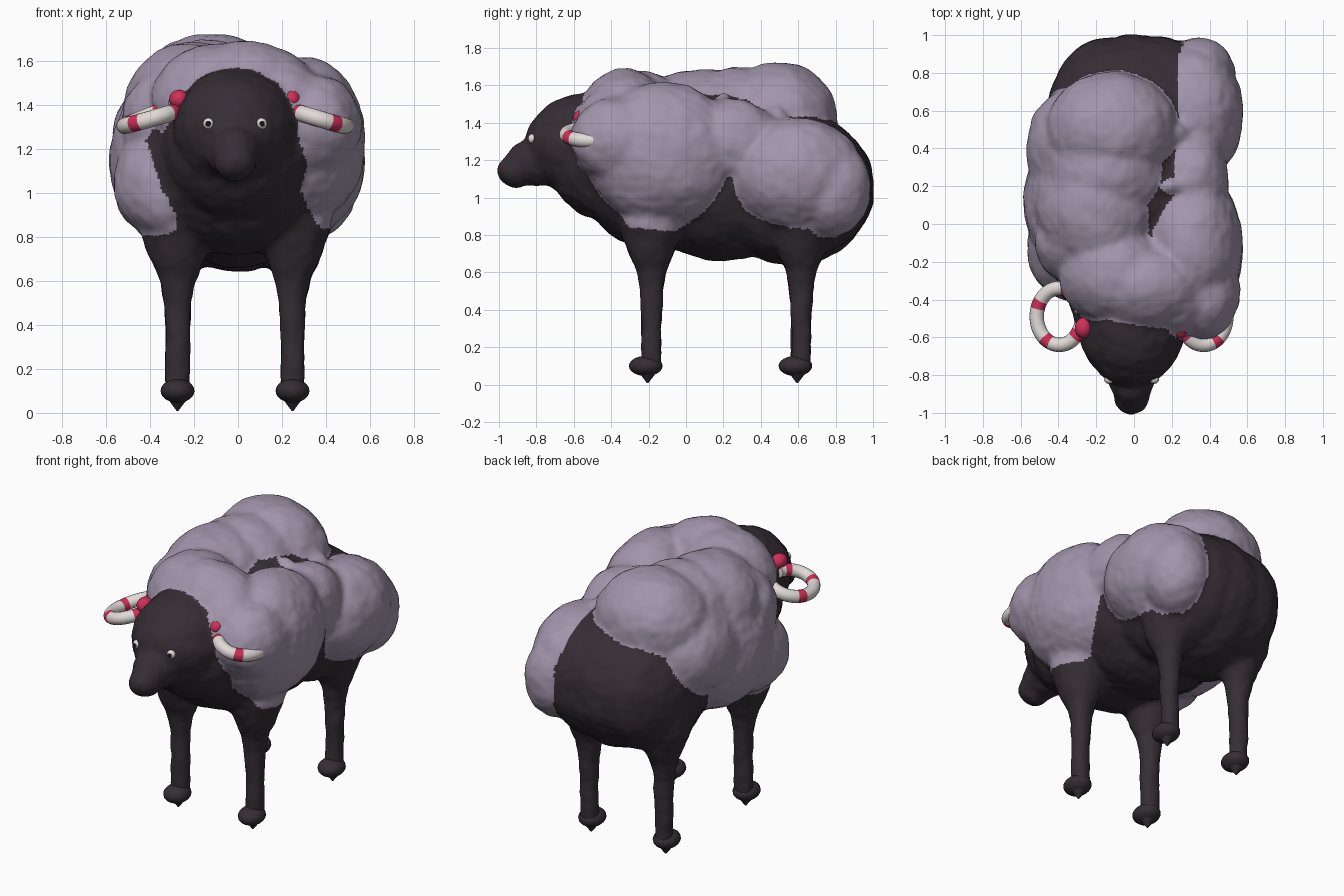
import bpy, bmesh, math
from mathutils import Matrix, Vector, noise

cube = bpy.data.objects.get("Cube")
if cube:
    bpy.data.objects.remove(cube, do_unlink=True)


def material(name, rgb):
    mat = bpy.data.materials.new(name)
    mat.use_nodes = True
    mat.diffuse_color = (*rgb, 1)
    mat.node_tree.nodes["Principled BSDF"].inputs["Base Color"].default_value = (*rgb, 1)
    return mat


DARK = material("dark hide", (0.036, 0.027, 0.035))
WOOL = material("lavender wool", (0.36, 0.30, 0.41))
IVORY = material("ivory horn", (0.75, 0.71, 0.68))
RED = material("crimson band", (0.62, 0.03, 0.10))
BLACK = material("pupil black", (0.008, 0.008, 0.01))


def finish(name, bm, *mats):
    bmesh.ops.recalc_face_normals(bm, faces=bm.faces)
    mesh = bpy.data.meshes.new(name)
    bm.to_mesh(mesh)
    bm.free()
    for mat in mats:
        mesh.materials.append(mat)
    obj = bpy.data.objects.new(name, mesh)
    bpy.context.collection.objects.link(obj)
    return obj


def select(obj):
    bpy.ops.object.select_all(action="DESELECT")
    obj.select_set(True)
    bpy.context.view_layer.objects.active = obj


def smooth(obj):
    select(obj)
    bpy.ops.object.shade_smooth_by_angle(angle=math.radians(50))


def ellipsoid(bm, center, radii, u=32, v=20):
    m = Matrix.Translation(center) @ Matrix.Diagonal((*radii, 1))
    bmesh.ops.create_uvsphere(bm, u_segments=u, v_segments=v, radius=1, matrix=m)


def tube(bm, points, radii, sides=16):
    """Sweep a round section along a path and close both ends."""
    rings = []
    for i, p in enumerate(points):
        d = (points[min(i + 1, len(points) - 1)] - points[max(i - 1, 0)]).normalized()
        a = d.cross(Vector((0, 1, 0)) if abs(d.z) > 0.8 else Vector((0, 0, 1))).normalized()
        b = d.cross(a)
        turns = [2 * math.pi * k / sides for k in range(sides)]
        rings.append([bm.verts.new(p + radii[i] * (a * math.cos(t) + b * math.sin(t))) for t in turns])
    bands = []
    for r, s in zip(rings, rings[1:]):
        bands.append([bm.faces.new((r[k], r[(k + 1) % sides], s[(k + 1) % sides], s[k]))
                      for k in range(sides)])
    bm.faces.new(rings[0])
    bm.faces.new(rings[-1])
    return bands


def depth(p, lumps):
    """Smallest scaled distance from a point to a set of ellipsoids."""
    return min(Vector([(p[k] - c[k]) / r[k] for k in range(3)]).length for c, r in lumps)


HEAD_X = -0.013
LEGS = [(x, y) for x in (-0.275, 0.248) for y in (-0.185, 0.615)]
LEG_PROFILE = [(0.07, 0.056), (0.3, 0.056), (0.5, 0.064), (0.6, 0.08), (0.7, 0.125), (0.85, 0.18), (0.98, 0.18)]
HIDE_LUMPS = [
    ((HEAD_X, -0.52, 1.283), (0.285, 0.34, 0.28)),   # head
    ((HEAD_X, -0.79, 1.19), (0.13, 0.17, 0.13)),     # snout
    ((HEAD_X, -0.91, 1.14), (0.098, 0.10, 0.09)),    # nose
    ((0, -0.38, 1.19), (0.34, 0.36, 0.32)),     # neck
    ((0, -0.15, 1.12), (0.45, 0.42, 0.40)),     # chest
    ((0, 0.20, 1.11), (0.43, 0.50, 0.45)),      # belly
    ((-0.15, 0.56, 1.05), (0.31, 0.43, 0.39)),  # rump
    ((0.13, 0.56, 1.05), (0.32, 0.44, 0.39)),
    ((0, 0.56, 1.05), (0.36, 0.45, 0.41)),
] + [((x, y, 0.8), (0.15, 0.15, 0.15)) for x, y in LEGS]  # hips
WOOL_LUMPS = [
    ((0.30, -0.12, 1.235), (0.28, 0.41, 0.385)),  # low fleece on the left
    ((0.35, -0.36, 1.31), (0.21, 0.26, 0.23)),
    ((0.22, -0.36, 1.36), (0.21, 0.25, 0.23)),
    ((0.30, 0.22, 1.29), (0.20, 0.30, 0.24)),
    ((0.31, 0.58, 1.13), (0.27, 0.37, 0.30)),
    ((0.34, 0.78, 1.05), (0.20, 0.21, 0.26)),
    ((0.19, 0.20, 1.44), (0.09, 0.06, 0.12)),     # bridges over the back
    ((0.20, 0.48, 1.37), (0.10, 0.08, 0.13)),
    ((0.05, -0.33, 1.39), (0.34, 0.25, 0.30)),    # collar
    ((-0.10, -0.26, 1.40), (0.30, 0.28, 0.28)),
    ((-0.12, 0.50, 1.42), (0.35, 0.31, 0.305)),   # tall fleece on the right
    ((-0.15, 0.28, 1.40), (0.33, 0.32, 0.295)),
    ((-0.20, 0.08, 1.37), (0.32, 0.38, 0.32)),
    ((-0.32, 0.12, 1.15), (0.265, 0.38, 0.36)),
    ((-0.33, 0.40, 1.25), (0.24, 0.32, 0.28)),
    ((-0.34, -0.13, 1.04), (0.23, 0.27, 0.25)),
    ((-0.33, -0.21, 0.97), (0.17, 0.20, 0.18)),
    ((-0.28, -0.10, 1.32), (0.25, 0.22, 0.26)),
]

# Body, head, legs and fleece fused into one skin
bm = bmesh.new()
for c, r in HIDE_LUMPS + WOOL_LUMPS:
    ellipsoid(bm, c, r)
for x, y in LEGS:
    tube(bm, [Vector((x, y, z)) for z, _ in LEG_PROFILE], [r for _, r in LEG_PROFILE])
body = finish("woolly_body", bm, DARK, WOOL)
select(body)
rem = body.modifiers.new("fuse", "REMESH")
rem.mode = "VOXEL"
rem.voxel_size = 0.016
soft = body.modifiers.new("soften", "SMOOTH")
soft.factor = 0.5
soft.iterations = 14
for name in ("fuse", "soften"):
    bpy.ops.object.modifier_apply(modifier=name)

# Fleece colour follows the fleece lumps, then the skin is roughened
for f in body.data.polygons:
    p = f.center
    f.material_index = int(p.z > 0.79 and depth(p, WOOL_LUMPS) < min(1.15, depth(p, HIDE_LUMPS)))
normals = [v.normal.copy() for v in body.data.vertices]
for v, n in zip(body.data.vertices, normals):
    v.co += n * (0.008 * noise.noise(v.co * 8) + 0.004 * noise.noise(v.co * 20))
smooth(body)

# Hooves with a small point underneath
for i, (x, y) in enumerate(LEGS):
    bm = bmesh.new()
    ellipsoid(bm, (x, y - 0.03, 0.1), (0.077, 0.09, 0.054), 20, 12)
    bmesh.ops.create_cone(bm, cap_ends=True, segments=14, radius1=0.004, radius2=0.042, depth=0.05,
                          matrix=Matrix.Translation((x, y - 0.02, 0.034)))
    smooth(finish(f"hoof_{i + 1}", bm, DARK))

# Curled horns with red bands and a red root
for name, side in (("left", 1), ("right", -1)):
    bm = bmesh.new()
    points = []
    count = 72
    for i in range(count + 1):
        t = i / count
        a = math.radians(10 + 335 * t)
        z = 1.337 + 0.036 * math.cos(a) + 0.04 * (1 - t) ** 3
        points.append(Vector((HEAD_X + side * (0.382 - 0.12 * math.cos(a)), -0.49 + 0.15 * math.sin(a), z)))
    bands = tube(bm, points, [0.038] * len(points))
    for i, band in enumerate(bands):
        for f in band:
            f.material_index = int(11 <= i % 18 <= 14)
    smooth(finish(f"{name}_horn", bm, IVORY, RED))
    bm = bmesh.new()
    ellipsoid(bm, (HEAD_X + side * 0.255, -0.55, 1.425), (0.045, 0.055, 0.045), 20, 12)
    smooth(finish(f"{name}_horn_root", bm, RED))

    # Eyes: the front cap of each ball is the pupil
    bm = bmesh.new()
    center = Vector((HEAD_X + side * 0.12, -0.82, 1.315))
    ellipsoid(bm, center, (0.026, 0.026, 0.026), 32, 24)
    gaze = Vector((0.15 * side, -1, 0)).normalized()
    for f in bm.faces:
        f.material_index = int((f.calc_center_median() - center).normalized().dot(gaze) > 0.86)
    smooth(finish(f"{name}_eye", bm, IVORY, BLACK))
